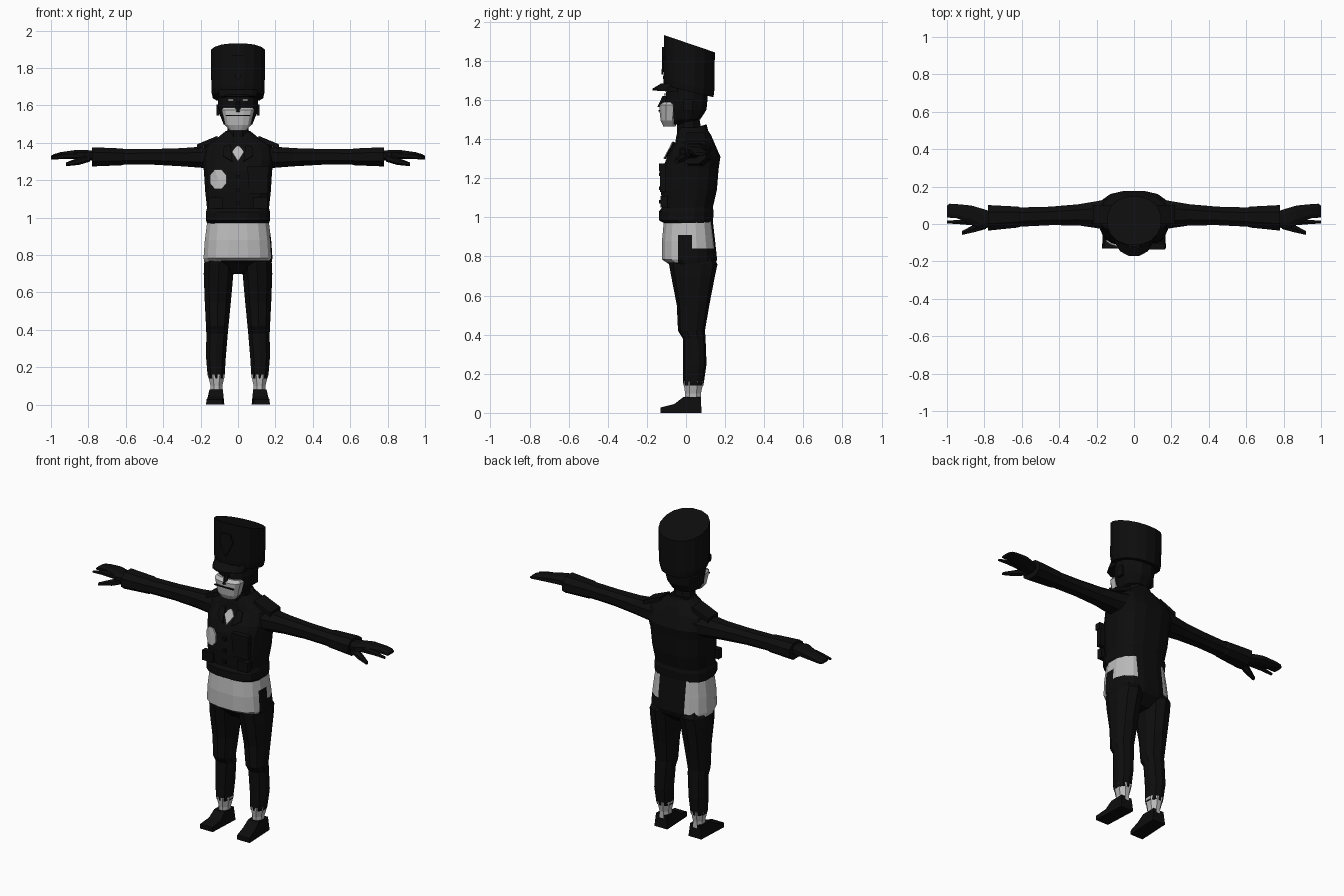
import bpy, bmesh, math
from mathutils import Vector
from mathutils.bvhtree import BVHTree


def material(name, v):
    m = bpy.data.materials.new(name)
    m.diffuse_color = (v, v, v, 1)
    return m


BLACK = material("black", 0.004)
GREY = material("light_grey", 0.5)


def finish(name, bm, mats=(BLACK,)):
    bmesh.ops.recalc_face_normals(bm, faces=bm.faces)
    me = bpy.data.meshes.new(name)
    bm.to_mesh(me)
    bm.free()
    for m in mats:
        me.materials.append(m)
    ob = bpy.data.objects.new(name, me)
    bpy.context.collection.objects.link(ob)
    return ob


def loft_bm(rings, n=10, axis="z", side=1, power=2.0):
    """Rings are (position, centre u, centre v, radius u, radius v, tilt)."""
    bm = bmesh.new()
    loops = []
    for t, cu, cv, ru, rv, *tilt in rings:
        k = tilt[0] if tilt else 0
        loop = []
        for i in range(n):
            a = 2 * math.pi * (i + 0.5) / n
            c, s = math.cos(a), math.sin(a)
            u = math.copysign(abs(c) ** (2 / power), c) * ru
            v = math.copysign(abs(s) ** (2 / power), s) * rv
            p = (cu + u, cv + v, t + k * v) if axis == "z" else (t, cu + u, cv + v)
            loop.append(bm.verts.new((p[0] * side, p[1], p[2])))
        loops.append(loop)
    for a, b in zip(loops, loops[1:]):
        for i in range(n):
            j = (i + 1) % n
            bm.faces.new((a[i], a[j], b[j], b[i]))
    bm.faces.new(loops[0])
    bm.faces.new(loops[-1])
    return bm


def loft(name, rings, mat=BLACK, **kw):
    return finish(name, loft_bm(rings, **kw), (mat,))


def box(name, centre, size, mat=BLACK, slope=0.0, lean=0.0):
    """Box with optional drop of z along x, and shift of y along z."""
    bm = bmesh.new()
    bmesh.ops.create_cube(bm, size=1)
    for v in bm.verts:
        x, y, z = (v.co[i] * size[i] for i in range(3))
        v.co = Vector(centre) + Vector((x, y + lean * z, z + slope * x))
    return finish(name, bm, (mat,))


# Jacket body
bm = loft_bm([
    (0.965, 0, 0.015, 0.165, 0.12), (0.985, 0, 0.0, 0.174, 0.14),
    (1.03, 0, 0.002, 0.174, 0.142), (1.05, 0, 0.007, 0.168, 0.132),
    (1.14, 0, 0.015, 0.178, 0.145), (1.25, 0, 0.024, 0.185, 0.145),
    (1.31, 0, 0.04, 0.195, 0.138), (1.38, 0, 0.045, 0.185, 0.102),
    (1.42, 0, 0.04, 0.12, 0.09), (1.46, 0, 0.035, 0.07, 0.068)], n=16, power=2.7)
jacket = BVHTree.FromBMesh(bm)
finish("jacket", bm)


def front_plate(name, pts, mat, lift=0.007):
    """Thin patch laid on the front of the jacket, pts are (x, z)."""
    bm = bmesh.new()
    mid = (sum(p[0] for p in pts) / len(pts), sum(p[1] for p in pts) / len(pts))
    vs = []
    for x, z in [mid] + pts:
        hit = jacket.ray_cast(Vector((x, -1, z)), Vector((0, 1, 0)))[0]
        vs.append(bm.verts.new((x, hit.y - lift, z)))
    rim = vs[1:]
    for i in range(len(rim)):
        bm.faces.new((vs[0], rim[i], rim[(i + 1) % len(rim)]))
    ob = finish(name, bm, (mat,))
    mod = ob.modifiers.new("thickness", "SOLIDIFY")
    mod.thickness = 0.008
    mod.offset = 0


# Chest badge, neck cloth and front trim
front_plate("chest_patch", [(-0.105 + 0.047 * math.cos(a), 1.205 + 0.056 * math.sin(a))
            for a in (math.pi * i / 4 + 0.39 for i in range(8))], GREY)
front_plate("neck_cloth", [(0, 1.30), (0.032, 1.35), (0.015, 1.375),
                           (0, 1.385), (-0.015, 1.375), (-0.032, 1.35)], GREY, 0.012)
box("chest_pocket", (0.108, -0.118, 1.19), (0.105, 0.03, 0.12))
box("pocket_flap", (0.108, -0.12, 1.255), (0.115, 0.035, 0.04))
for z in (1.08, 1.15, 1.22):
    box("button", (0, -0.128, z), (0.018, 0.02, 0.018))
for s in (-1, 1):
    front_plate("lapel", [(s * 0.03, 1.30), (s * 0.08, 1.33), (s * 0.075, 1.38),
                          (s * 0.04, 1.385)], BLACK)
    box("hem_pouch", (s * 0.12, -0.112, 1.08), (0.075, 0.035, 0.06))

# Trousers top with light patches
bm = loft_bm([
    (0.70, 0, 0.03, 0.07, 0.06), (0.755, 0, 0.035, 0.182, 0.115),
    (0.785, 0, 0.018, 0.187, 0.143), (0.88, 0, 0.013, 0.18, 0.138),
    (0.99, 0, 0.012, 0.166, 0.126)], n=16, power=2.6)
for co, no in [((0, 0, z), (0, 0, 1)) for z in (0.77, 0.84, 0.91)] + \
        [((0, y, 0), (0, 1, 0)) for y in (-0.04, 0.03)] + \
        [((x, 0, 0), (1, 0, 0)) for x in (-0.09, 0.09)]:
    bmesh.ops.bisect_plane(bm, geom=bm.verts[:] + bm.edges[:] + bm.faces[:],
                           plane_co=co, plane_no=no)
for f in bm.faces:
    x, y, z = f.calc_center_median()
    apron = y < -0.04 and z > 0.77
    left = x < -0.09 and z > 0.755
    right = x > 0.09 and y > -0.04 and (z > 0.91 or (y > 0.03 and z > 0.84))
    f.material_index = int(apron or left or right)
finish("trousers_top", bm, (BLACK, GREY))

for s in (-1, 1):
    # Legs, ankles and shoes
    loft("trouser_leg", [
        (0.14, 0.116, 0.038, 0.044, 0.05), (0.16, 0.117, 0.038, 0.048, 0.054),
        (0.25, 0.118, 0.045, 0.055, 0.06), (0.38, 0.112, 0.042, 0.06, 0.058),
        (0.42, 0.111, 0.028, 0.063, 0.069), (0.55, 0.108, 0.036, 0.073, 0.083),
        (0.70, 0.104, 0.036, 0.083, 0.112), (0.76, 0.1, 0.037, 0.084, 0.124),
        (0.82, 0.095, 0.03, 0.07, 0.10)], n=10, side=s, power=2.2)
    loft("ankle", [(0.06, 0.115, 0.036, 0.034, 0.044), (0.10, 0.115, 0.036, 0.034, 0.044),
                   (0.162, 0.116, 0.038, 0.05, 0.056)], GREY, n=8, side=s)
    bm = bmesh.new()
    prof = [(0.08, 0), (-0.13, 0), (-0.13, 0.028), (-0.06, 0.045), (-0.015, 0.08), (0.075, 0.08)]
    sides = []
    for x in (-1, 1):
        sides.append([bm.verts.new((s * (0.117 + x * (0.044 - 0.1 * z)
                      + (0.01 if y < -0.1 else 0)), y, z)) for y, z in prof])
    for i in range(6):
        j = (i + 1) % 6
        bm.faces.new((sides[0][i], sides[0][j], sides[1][j], sides[1][i]))
    bm.faces.new(sides[0])
    bm.faces.new(sides[1])
    finish("shoe", bm)

    # Sleeve and cuff
    loft("sleeve", [
        (0.14, 0.05, 1.325, 0.09, 0.068), (0.20, 0.05, 1.323, 0.077, 0.06),
        (0.30, 0.049, 1.323, 0.06, 0.052), (0.45, 0.043, 1.325, 0.053, 0.045),
        (0.61, 0.037, 1.325, 0.055, 0.044), (0.62, 0.037, 1.325, 0.06, 0.048),
        (0.78, 0.033, 1.325, 0.073, 0.055)], n=8, axis="x", side=s, power=2.3)
    # Hand
    loft("hand", [
        (0.75, 0.025, 1.33, 0.04, 0.03), (0.82, 0.028, 1.335, 0.06, 0.028),
        (0.87, 0.05, 1.338, 0.052, 0.025), (0.95, 0.069, 1.333, 0.04, 0.018),
        (0.985, 0.071, 1.328, 0.04, 0.012), (1.0, 0.067, 1.324, 0.034, 0.007)],
        n=8, axis="x", side=s, power=2.5)
    loft("index_finger", [(0.84, 0.005, 1.333, 0.016, 0.02), (0.93, 0.01, 1.328, 0.013, 0.015),
                          (1.0, 0.011, 1.318, 0.009, 0.007)], n=6, axis="x", side=s)
    loft("thumb", [(0.79, 0.0, 1.32, 0.03, 0.02), (0.85, -0.022, 1.302, 0.024, 0.02),
                   (0.92, -0.048, 1.285, 0.012, 0.01)], n=6, axis="x", side=s)
    # Shoulder board
    box("shoulder_board", (s * 0.165, 0.05, 1.402), (0.11, 0.10, 0.025), slope=-0.42 * s)

# Collar and neck
loft("collar", [(1.39, 0, 0.035, 0.1, 0.085, 0.3), (1.455, 0, 0.035, 0.07, 0.07, 0.3)], n=10)
loft("neck", [(1.40, 0, 0.02, 0.065, 0.07), (1.53, 0, 0.008, 0.058, 0.062)], n=8)

# Head and lower face
loft("head", [
    (1.475, 0, -0.055, 0.045, 0.04), (1.50, 0, -0.01, 0.08, 0.085),
    (1.55, 0, 0.0, 0.1, 0.108), (1.60, 0, 0.003, 0.11, 0.11),
    (1.66, 0, 0.005, 0.11, 0.108)], n=12, power=2.3)
loft("lower_face", [
    (1.465, 0, -0.085, 0.045, 0.032), (1.495, 0, -0.085, 0.07, 0.046),
    (1.545, 0, -0.085, 0.082, 0.052), (1.575, 0, -0.085, 0.09, 0.052),
    (1.59, 0, -0.085, 0.08, 0.03)], GREY, n=12, power=2.6)
box("mouth", (0, -0.137, 1.546), (0.13, 0.009, 0.007))
loft("nose", [(1.565, 0, -0.115, 0.018, 0.032), (1.62, 0, -0.105, 0.01, 0.015)], n=6)
for s in (-1, 1):
    box("eye", (s * 0.038, -0.107, 1.628), (0.03, 0.009, 0.01), GREY)
    box("ear", (s * 0.108, 0.01, 1.575), (0.016, 0.045, 0.06))

# Tall hat with slanted top, band, peak and front crest
loft("hat", [(1.645, 0, 0.013, 0.137, 0.13, -0.24), (1.68, 0, 0.014, 0.145, 0.133, -0.24),
             (1.888, 0, 0.018, 0.147, 0.132, -0.34)], n=16, power=2.15)
loft("hat_peak", [(1.643, 0, -0.075, 0.105, 0.1, -0.06), (1.652, 0, -0.075, 0.105, 0.1, -0.06),
                  (1.685, 0, -0.045, 0.11, 0.085)], n=12)
bm = bmesh.new()
crest = [(0, 1.73), (0.025, 1.77), (0.045, 1.82), (0.03, 1.87),
         (-0.03, 1.87), (-0.045, 1.82), (-0.025, 1.77)]
bm.faces.new([bm.verts.new((x, -0.122 + 0.8 * x * x / 0.15, z)) for x, z in crest])
ob = finish("hat_crest", bm)
mod = ob.modifiers.new("thickness", "SOLIDIFY")
mod.thickness = 0.009
mod.offset = 0
